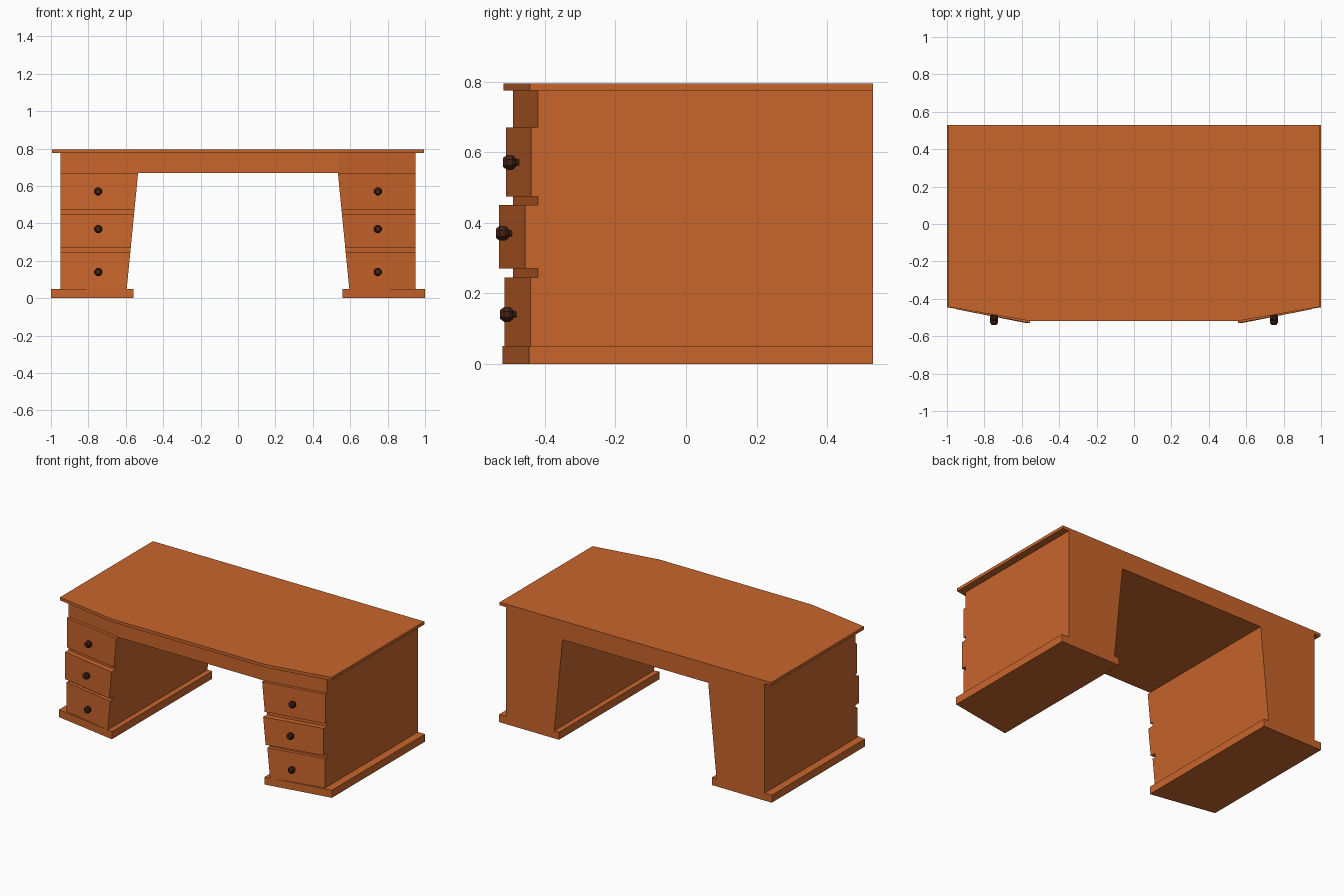
import bpy, bmesh, math
from mathutils import Matrix, Vector

if "Cube" in bpy.data.objects:
    bpy.data.objects.remove(bpy.data.objects["Cube"])


def material(name, color):
    m = bpy.data.materials.new(name)
    m.diffuse_color = color
    m.use_nodes = True
    m.node_tree.nodes["Principled BSDF"].inputs["Base Color"].default_value = m.diffuse_color
    return m


WOOD = material("warm_wood", (0.58, 0.13, 0.024, 1))
DARK = material("dark_knob", (0.06, 0.016, 0.008, 1))
BACK = 0.53


def finish(name, bm, mat):
    bmesh.ops.recalc_face_normals(bm, faces=bm.faces)
    me = bpy.data.meshes.new(name)
    bm.to_mesh(me)
    bm.free()
    me.materials.append(mat)
    ob = bpy.data.objects.new(name, me)
    bpy.context.collection.objects.link(ob)
    return ob


def panel(name, quads, back):
    """Weld front quads into one surface and extrude it to the depth back(x)."""
    bm = bmesh.new()
    for q in quads:
        bm.faces.new([bm.verts.new(p) for p in q])
    bmesh.ops.remove_doubles(bm, verts=bm.verts, dist=1e-4)
    front = bm.faces[:]
    res = bmesh.ops.extrude_face_region(bm, geom=front, use_keep_orig=True)
    for v in (g for g in res["geom"] if isinstance(g, bmesh.types.BMVert)):
        v.co.y = back(v.co.x)
    return finish(name, bm, WOOD)


def slab(name, outline, z0, z1):
    bm = bmesh.new()
    f = bm.faces.new([bm.verts.new((x, y, z0)) for x, y in outline])
    res = bmesh.ops.extrude_face_region(bm, geom=[f], use_keep_orig=True)
    for v in (g for g in res["geom"] if isinstance(g, bmesh.types.BMVert)):
        v.co.z = z1
    return finish(name, bm, WOOD)


def inner_x(z):
    return 0.595 - 0.061 * (z - 0.05) / 0.62


def knob(name, x, y, z, n=8):
    """Lathe a small faceted knob whose axis points forward."""
    profile = [(0.01, -0.012), (0.01, 0.008), (0.015, 0.009), (0.0225, 0.018),
               (0.0225, 0.034), (0.014, 0.045)]
    bm = bmesh.new()
    rings = []
    for r, d in profile:
        rings.append([bm.verts.new((x + r * math.cos(a), y - d, z + r * math.sin(a)))
                      for a in (math.tau * (i + 0.5) / n for i in range(n))])
    for a, b in zip(rings, rings[1:]):
        for i in range(n):
            j = (i + 1) % n
            bm.faces.new((a[i], a[j], b[j], b[i]))
    bm.faces.new(rings[0])
    bm.faces.new(rings[-1])
    return finish(name, bm, DARK)


# Carcass: two tapered pedestals joined by an apron
OUT, MID_Y, SIDE_Y = 0.948, -0.49, -0.42
IN = inner_x(0.67)
quads = [[(-IN, MID_Y, 0.67), (IN, MID_Y, 0.67), (IN, MID_Y, 0.775), (-IN, MID_Y, 0.775)]]
for s in (-1, 1):
    quads.append([(s * inner_x(0.05), MID_Y, 0.05), (s * OUT, SIDE_Y, 0.05),
                  (s * OUT, SIDE_Y, 0.67), (s * IN, MID_Y, 0.67)])
    quads.append([(s * IN, MID_Y, 0.67), (s * OUT, SIDE_Y, 0.67),
                  (s * OUT, SIDE_Y, 0.775), (s * IN, MID_Y, 0.775)])
panel("carcass", quads, lambda x: BACK)

# Desktop with angled front corners
slab("desktop", [(-0.995, BACK), (-0.995, -0.443), (-0.56, -0.518),
                 (0.56, -0.518), (0.995, -0.443), (0.995, BACK)], 0.775, 0.795)

# Drawers: bottom z, top z, front y at the inner and outer ends, knob height
DRAWERS = {"bottom": (0.05, 0.245, -0.515, -0.441, 0.14),
           "middle": (0.27, 0.45, -0.53, -0.456, 0.37),
           "top": (0.475, 0.67, -0.51, -0.439, 0.571)}

for side, s in (("left", -1), ("right", 1)):
    # Plinth under the pedestal
    slab(side + "_plinth", [(s * 0.56, BACK), (s * 1.0, BACK),
                            (s * 1.0, -0.445), (s * 0.56, -0.521)], 0, 0.05)
    for level, (z0, z1, yi, yo, zk) in DRAWERS.items():
        q = [(s * inner_x(z0), yi, z0), (s * OUT, yo, z0),
             (s * OUT, yo, z1), (s * inner_x(z1), yi, z1)]
        panel(f"{side}_{level}_drawer", [q],
              lambda x: SIDE_Y if abs(x) > 0.9 else MID_Y)
        # Knob seated on the slanted drawer face
        xi, xk = inner_x(zk), 0.748
        yk = yi + (yo - yi) * (xk - xi) / (OUT - xi)
        knob(f"{side}_{level}_knob", s * xk, yk, zk)
